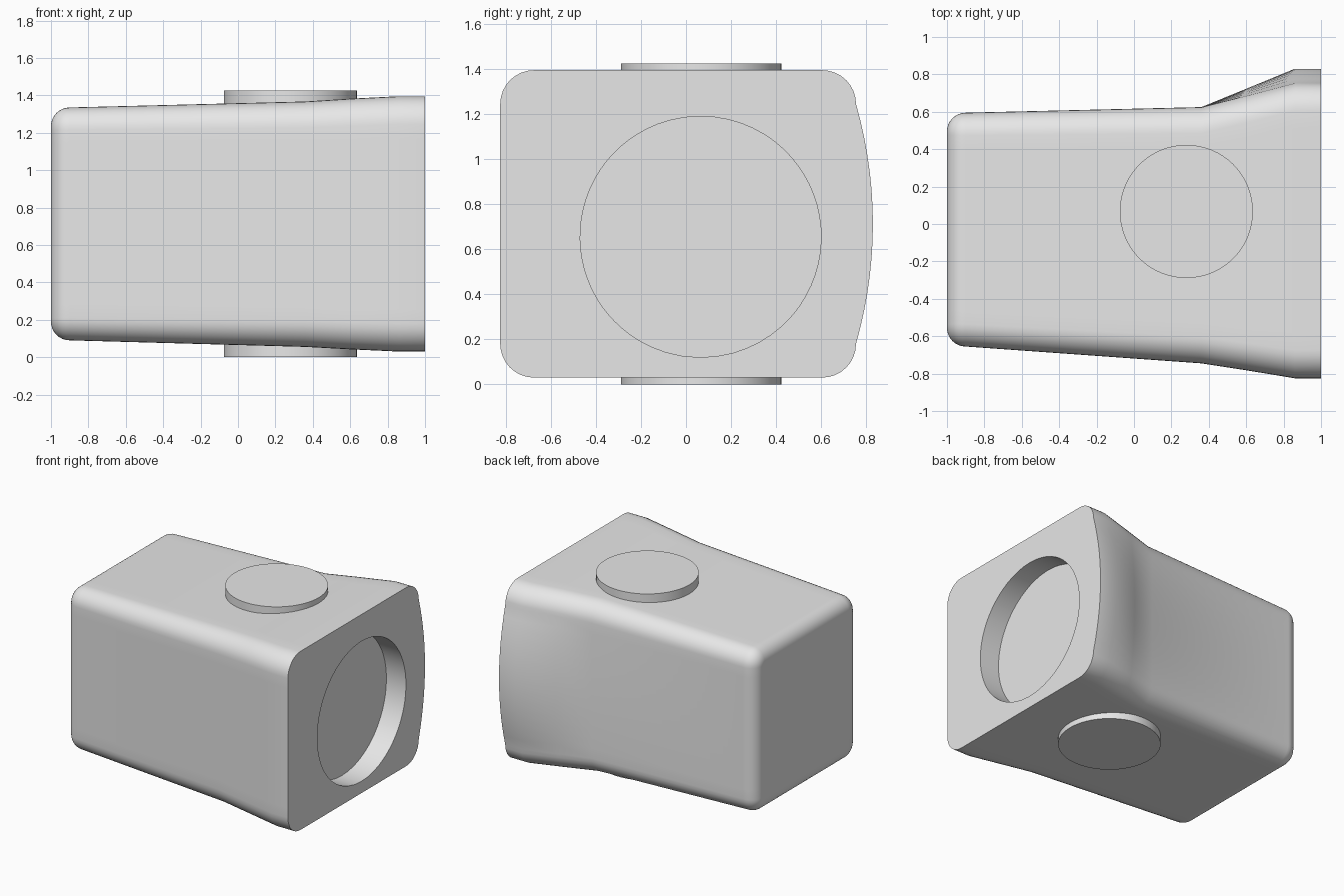
import bpy, bmesh, math
from mathutils import Vector

cube = bpy.data.objects.get("Cube")
if cube:
    bpy.data.objects.remove(cube)

grey = bpy.data.materials.new("plain_grey")
grey.use_nodes = True
colour = (0.8, 0.8, 0.8, 1)
grey.diffuse_color = colour
grey.node_tree.nodes["Principled BSDF"].inputs["Base Color"].default_value = colour

SIDE, ARC = 14, 8


def section(x, y0, y1, z0, z1, r, bulge=0.0):
    """Rounded rectangle across x, with the back side bowed outward."""
    zc, half = (z0 + z1) / 2, (z1 - z0) / 2 - r
    corners = [(y1 - r, z1 - r), (y0 + r, z1 - r), (y0 + r, z0 + r), (y1 - r, z0 + r)]
    outline = []
    for i, (cy, cz) in enumerate(corners):
        for k in range(ARC + 1):
            a = math.pi / 2 * (i + k / ARC)
            outline.append(Vector((x, cy + r * math.cos(a), cz + r * math.sin(a))))
        # points along the straight side to the next corner
        a = math.pi / 2 * (i + 1)
        ny, nz = corners[(i + 1) % 4]
        start = outline[-1].copy()
        end = Vector((x, ny + r * math.cos(a), nz + r * math.sin(a)))
        for k in range(1, SIDE):
            p = start.lerp(end, k / SIDE)
            if i == 3:
                p.y += bulge * (1 - ((p.z - zc) / half) ** 2)
            outline.append(p)
    return outline


def finish(name, bm):
    bmesh.ops.recalc_face_normals(bm, faces=bm.faces)
    mesh = bpy.data.meshes.new(name)
    bm.to_mesh(mesh)
    bm.free()
    mesh.materials.append(grey)
    obj = bpy.data.objects.new(name, mesh)
    bpy.context.collection.objects.link(obj)
    bpy.ops.object.select_all(action='DESELECT')
    obj.select_set(True)
    bpy.context.view_layer.objects.active = obj
    bpy.ops.object.shade_smooth_by_angle(angle=math.radians(35))
    return obj


# Body: rounded closed end, gently widening, then flaring to the open end
rings = []
fillet = 0.1
for k in range(ARC + 1):
    a = math.pi / 2 * k / ARC
    d = fillet * (1 - math.sin(a))
    rings.append(section(-1 + fillet * (1 - math.cos(a)),
                         -0.655 + d, 0.595 - d, 0.09 + d, 1.335 - d, 0.12 - d))
rings.append(section(0.36, -0.745, 0.625, 0.055, 1.367, 0.14))
rings.append(section(0.6, -0.782, 0.687, 0.042, 1.382, 0.145, 0.036))
rings.append(section(0.86, -0.825, 0.755, 0.03, 1.395, 0.15, 0.075))
rings.append(section(1.0, -0.825, 0.755, 0.03, 1.395, 0.15, 0.075))

# Round recess in the open end: rim, then floor
centre = Vector((1.0, 0.065, 0.655))
rim = [centre + 0.535 * (p - centre).normalized() for p in rings[-1]]
rings.append(rim)
rings.append([p - Vector((0.165, 0, 0)) for p in rim])

bm = bmesh.new()
loops = [[bm.verts.new(p) for p in ring] for ring in rings]
for a, b in zip(loops, loops[1:]):
    for i in range(len(a)):
        j = (i + 1) % len(a)
        bm.faces.new((a[i], a[j], b[j], b[i]))
bm.faces.new(loops[0])
bm.faces.new(loops[-1])
finish("body", bm)


# Discs on the top and underside
def disc(name, low, high):
    bm = bmesh.new()
    bmesh.ops.create_cone(bm, cap_ends=True, segments=64, radius1=0.356,
                          radius2=0.356, depth=high - low)
    bmesh.ops.translate(bm, verts=bm.verts, vec=(0.28, 0.067, (low + high) / 2))
    finish(name, bm)


disc("top_disc", 1.3, 1.425)
disc("bottom_disc", 0.0, 0.12)
